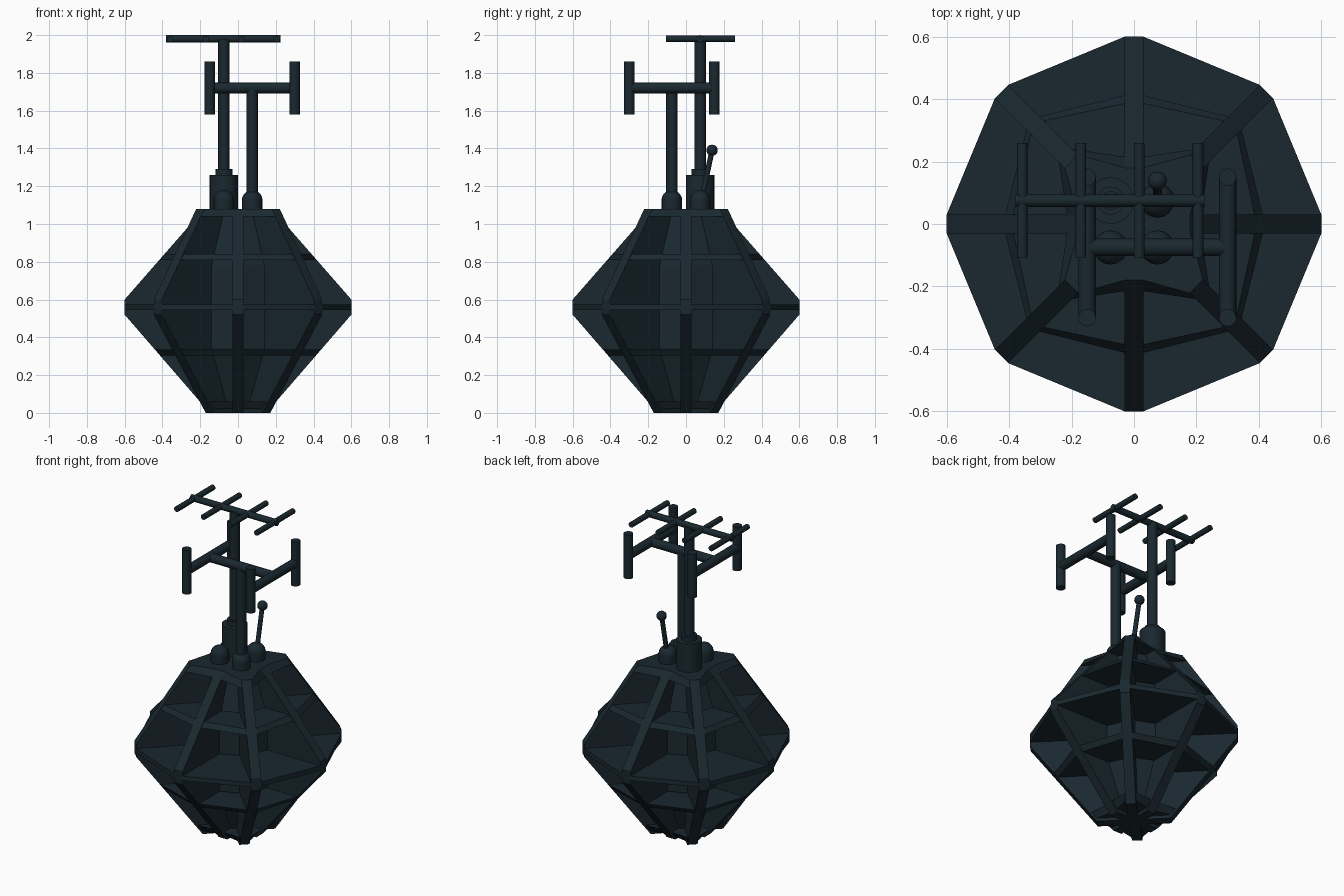
import bpy, bmesh, math
from mathutils import Vector

if "Cube" in bpy.data.objects:
    bpy.data.objects.remove(bpy.data.objects["Cube"])

mat = bpy.data.materials.new("dark_metal")
mat.diffuse_color = (0.010, 0.021, 0.029, 1)
mat.use_nodes = True
mat.node_tree.nodes["Principled BSDF"].inputs["Base Color"].default_value = mat.diffuse_color


def finish(name, bm, smooth=False):
    bmesh.ops.recalc_face_normals(bm, faces=bm.faces)
    me = bpy.data.meshes.new(name)
    bm.to_mesh(me)
    bm.free()
    ob = bpy.data.objects.new(name, me)
    bpy.context.collection.objects.link(ob)
    me.materials.append(mat)
    if smooth:
        bpy.ops.object.select_all(action='DESELECT')
        bpy.context.view_layer.objects.active = ob
        ob.select_set(True)
        bpy.ops.object.shade_smooth_by_angle(angle=math.radians(40))
    return ob


def loft(name, rings):
    """Closed solid through rings of equal point count."""
    bm = bmesh.new()
    vs = [[bm.verts.new(p) for p in r] for r in rings]
    n = len(vs[0])
    for a, b in zip(vs, vs[1:]):
        for i in range(n):
            j = (i + 1) % n
            bm.faces.new((a[i], a[j], b[j], b[i]))
    bm.faces.new(vs[0][::-1])
    bm.faces.new(vs[-1])
    return finish(name, bm)


def rod(name, p, q, r, seg=16):
    p, q = Vector(p), Vector(q)
    bm = bmesh.new()
    d = q - p
    bmesh.ops.create_cone(bm, cap_ends=True, segments=seg, radius1=r, radius2=r, depth=d.length)
    m = d.to_track_quat('Z', 'Y').to_matrix().to_4x4()
    m.translation = (p + q) / 2
    bm.transform(m)
    return finish(name, bm, True)


def ball(name, c, r):
    bm = bmesh.new()
    bmesh.ops.create_uvsphere(bm, u_segments=16, v_segments=10, radius=r)
    bmesh.ops.translate(bm, verts=bm.verts, vec=c)
    return finish(name, bm, True)


# Gem outline: radius of a rib at height z (even ribs face the axes, odd ribs the corners)
HALF = 0.03
BOT, TOP = (0.15, 0.212), (0.18, 0.283)


def rib_radius(k, z):
    if z < 0.52:
        return BOT[k % 2] + (0.6 - BOT[k % 2]) * z / 0.52
    if z <= 0.6:
        return 0.6
    return 0.6 + (TOP[k % 2] - 0.6) * (z - 0.6) / 0.48


def polar(k, r, side, z):
    a = k * math.pi / 4
    return (r * math.cos(a) - side * math.sin(a), r * math.sin(a) + side * math.cos(a), z)


# Eight vertical ribs
for k in range(8):
    prof = [(0, 0)] + [(rib_radius(k, z), z) for z in (0, 0.52, 0.6, 1.08)] + [(0, 1.08)]
    loft(f"rib_{k}", [[polar(k, r, s, z) for r, z in prof] for s in (-HALF, HALF)])

# Horizontal shelves and end plates
for name, z0, z1, inset in (("bottom_plate", 0.02, 0.06, 0.015), ("lower_shelf", 0.305, 0.335, 0.004),
                            ("middle_shelf", 0.545, 0.575, 0), ("upper_shelf", 0.81, 0.84, 0.004),
                            ("top_plate", 1.04, 1.08, 0)):
    loft(name, [[polar(k, rib_radius(k, z) - inset, s, z) for k in range(8) for s in (-HALF, HALF)]
                for z in (z0, z1)])

# Recessed inner core
loft("inner_core", [[polar(k, r, 0, z) for k in range(8)]
                    for r, z in ((0.12, 0.03), (0.24, 0.34), (0.24, 0.78), (0.15, 1.06))])

# Domed sockets on the top plate
P = 0.075
for i, (x, y) in enumerate(((P, -P), (P, P), (-P, -P))):
    rod(f"socket_{i}", (x, y, 1.07), (x, y, 1.125), 0.055)
    ball(f"socket_dome_{i}", (x, y, 1.125), 0.055)

# Tall mast with a comb aerial
rod("tall_mast_base", (-P, P, 1.07), (-P, P, 1.26), P)
rod("tall_mast_collar", (-P, P, 1.26), (-P, P, 1.29), 0.045)
rod("tall_mast", (-P, P, 1.25), (-P, P, 1.98), 0.03)
rod("comb_boom", (-0.38, P, 1.98), (0.225, P, 1.98), 0.02)
for i, x in enumerate((-0.358, -0.17, 0.017, 0.205)):
    rod(f"comb_tooth_{i}", (x, -0.107, 1.98), (x, 0.26, 1.98), 0.017)

# Short mast with an H frame and four upright rods
rod("short_mast", (P, -P, 1.12), (P, -P, 1.72), 0.03)
rod("frame_crossbar", (-0.15, -P, 1.72), (0.3, -P, 1.72), 0.028)
for x in (-0.15, 0.3):
    rod("frame_side_bar", (x, -0.3, 1.72), (x, 0.15, 1.72), 0.028)
    for y in (-0.3, 0.15):
        rod("upright_rod", (x, y, 1.58), (x, y, 1.86), 0.028)

# Leaning whip with a ball tip
rod("whip", (P, 0.085, 1.14), (P, 0.138, 1.39), 0.014)
ball("whip_tip", (P, 0.138, 1.39), 0.03)
